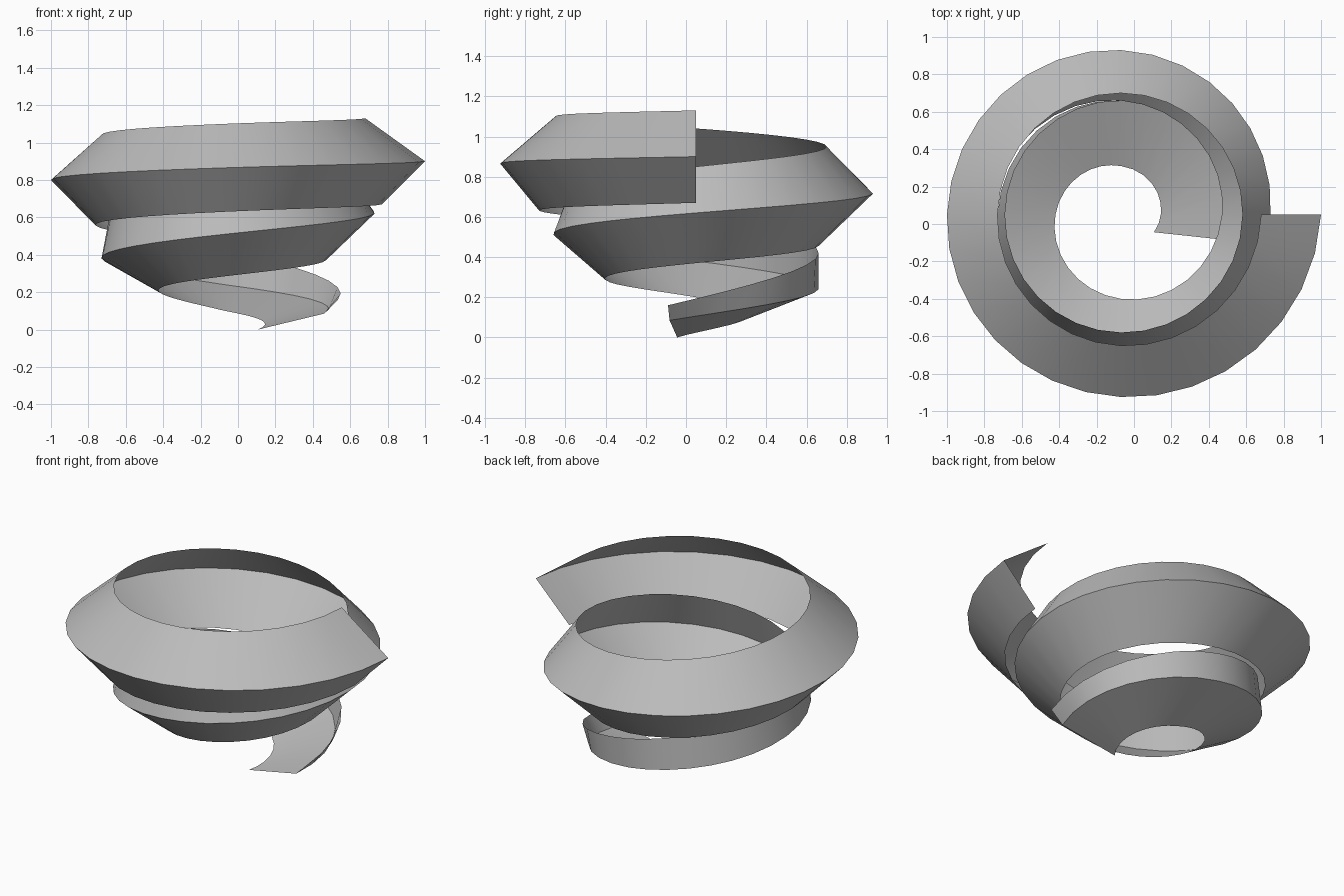
import bpy, math

if "Cube" in bpy.data.objects:
    bpy.data.objects.remove(bpy.data.objects["Cube"])

CX, CY = -0.07, 0.05      # axis of the spiral
STEPS = 8                 # segments per quarter turn

# (radius, height) at every quarter turn, for the three edges of the V-shaped band
LOWER = [(.20, .0), (.26, .10), (.35, .20), (.45, .285), (.54, .37),
         (.61, .455), (.69, .555), (.78, .63), (.84, .67)]
FOLD = [(.545, .085), (.61, .24), (.66, .38), (.71, .51), (.80, .62),
        (.88, .715), (.93, .80), (.975, .865), (1.07, .90)]
UPPER = [(.62, .16), (.61, .42), (.62, .59), (.63, .73), (.65, .85),
         (.65, .95), (.66, 1.04), (.70, 1.10), (.75, 1.13)]


def smooth(pts, t, c):
    """Catmull-Rom value of component c at station t."""
    i = min(int(t), len(pts) - 2)
    f = t - i
    p1, p2 = pts[i][c], pts[i + 1][c]
    p0 = pts[i - 1][c] if i > 0 else 2 * p1 - p2
    p3 = pts[i + 2][c] if i + 2 < len(pts) else 2 * p2 - p1
    return p1 + .5 * f * (p2 - p0 + f * (2*p0 - 5*p1 + 4*p2 - p3 + f * (3*(p1 - p2) + p3 - p0)))


def edge_point(pts, lag, t):
    """Point on one spiral edge; lag turns the cut start of the band."""
    a = math.radians(90 * t - lag * max(0, 1 - t))
    r = smooth(pts, t, 0)
    return (CX + r * math.cos(a), CY + r * math.sin(a), smooth(pts, t, 1))


# Spiral band swept through the stations
verts, faces = [], []
n = 8 * STEPS
for k in range(n + 1):
    t = k / STEPS
    for pts, lag in ((LOWER, 28), (FOLD, 14), (UPPER, 13)):
        verts.append(edge_point(pts, lag, t))
for k in range(n):
    for j in range(2):
        a = 3 * k + j
        faces.append((a, a + 3, a + 4, a + 1))

mesh = bpy.data.meshes.new("spiral_band")
mesh.from_pydata(verts, [], faces)
mesh.update()
band = bpy.data.objects.new("spiral_band", mesh)
bpy.context.collection.objects.link(band)

grey = bpy.data.materials.new("plain grey")
grey.diffuse_color = (.5, .5, .5, 1)
grey.use_nodes = True
grey.node_tree.nodes["Principled BSDF"].inputs["Base Color"].default_value = grey.diffuse_color
mesh.materials.append(grey)

# Smooth along the band, crisp along the fold
mesh.shade_smooth()
for e in mesh.edges:
    a, b = e.vertices
    if a % 3 == 1 and b % 3 == 1:
        e.use_edge_sharp = True
